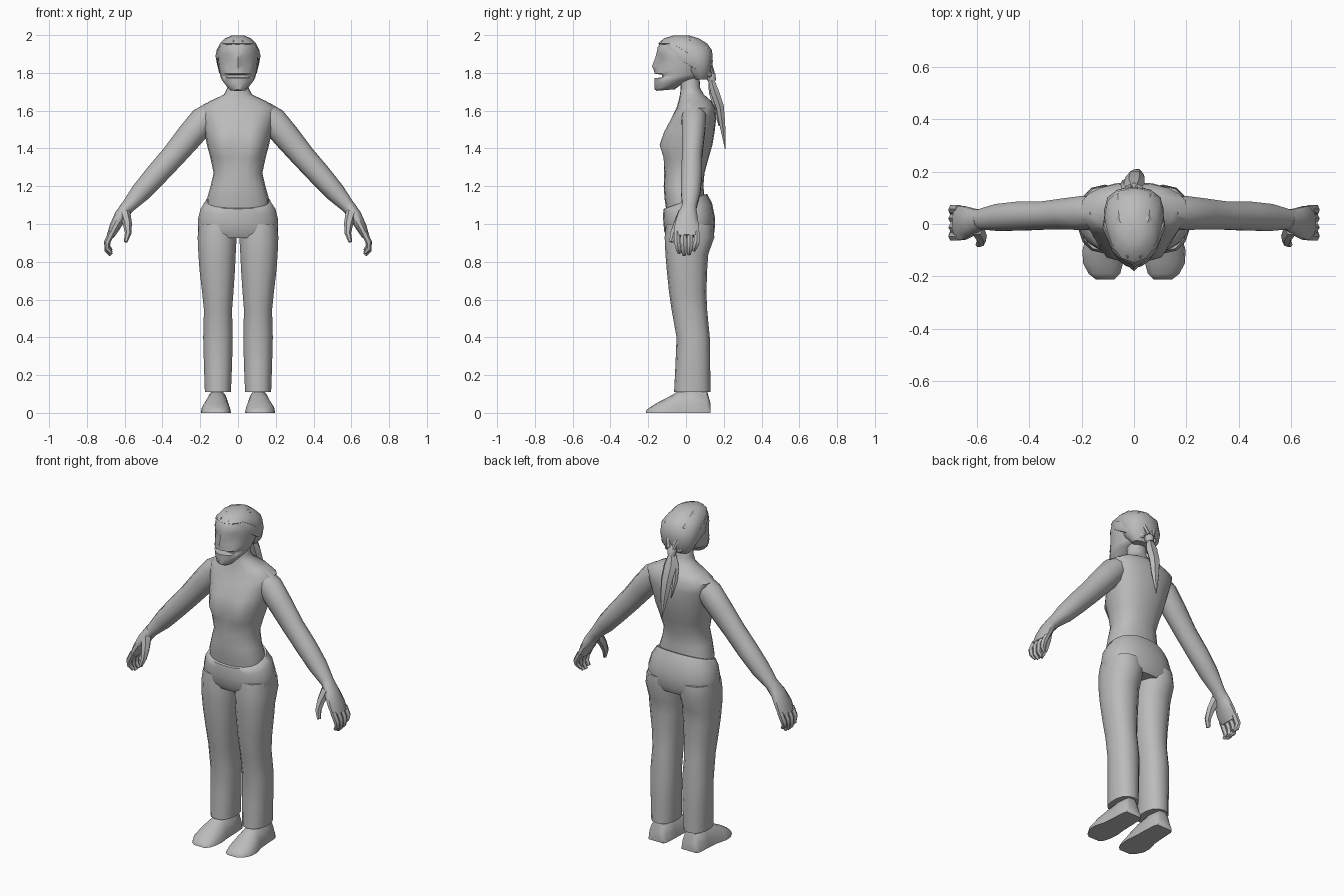
import bpy, bmesh, math
from mathutils import Vector

grey = bpy.data.materials.new("plain grey")
grey.diffuse_color = (0.5, 0.5, 0.5, 1)


def loft(name, rings, angle=50):
    """Skin a list of equal-length rings, cap both ends, smooth."""
    bm = bmesh.new()
    vs = [[bm.verts.new(p) for p in r] for r in rings]
    n = len(vs[0])
    for a, b in zip(vs, vs[1:]):
        for i in range(n):
            j = (i + 1) % n
            bm.faces.new((a[i], a[j], b[j], b[i]))
    bm.faces.new(vs[0])
    bm.faces.new(vs[-1])
    bmesh.ops.recalc_face_normals(bm, faces=bm.faces)
    me = bpy.data.meshes.new(name)
    bm.to_mesh(me)
    bm.free()
    ob = bpy.data.objects.new(name, me)
    bpy.context.collection.objects.link(ob)
    me.materials.append(grey)
    bpy.ops.object.select_all(action='DESELECT')
    ob.select_set(True)
    bpy.context.view_layer.objects.active = ob
    bpy.ops.object.shade_smooth_by_angle(angle=math.radians(angle))
    return ob


def flat_ring(z, hw, yf, yb, cx=0, tilt=0, n=20, p=2.3, bumps=()):
    """Level ring; tilt lifts the back, bumps (x, width, amount) push the front."""
    pts = []
    for i in range(n):
        t = 2 * math.pi * (i + 0.5) / n - math.pi / 2 - math.pi / n
        c, s = math.cos(t), math.sin(t)
        x = hw * math.copysign(abs(c) ** (2 / p), c)
        y = (yf + yb) / 2 + (yb - yf) / 2 * math.copysign(abs(s) ** (2 / p), s)
        zz = z + tilt * (y - yf) / (yb - yf)
        if s < 0:
            for bx, bw, amt in bumps:
                y -= amt * math.exp(-((abs(x) - bx) / bw) ** 2)
        pts.append((cx + x, y, zz))
    return pts


def tube(name, path, radii, ref=(0, 1, 0), n=10, angle=50):
    """Tube along a path; radii are (across, along ref)."""
    path = [Vector(p) for p in path]
    rings = []
    for i, p in enumerate(path):
        t = (path[min(i + 1, len(path) - 1)] - path[max(i - 1, 0)]).normalized()
        u = Vector(ref).cross(t).normalized()
        v = t.cross(u)
        a, b = radii[i]
        rings.append([p + u * a * math.cos(k * 2 * math.pi / n)
                      + v * b * math.sin(k * 2 * math.pi / n) for k in range(n)])
    return loft(name, rings, angle)


# Torso with neck
loft("torso", [
    flat_ring(1.04, .165, -.100, .105),
    flat_ring(1.13, .165, -.113, .100),
    flat_ring(1.20, .145, -.118, .092),
    flat_ring(1.27, .129, -.115, .098),
    flat_ring(1.35, .146, -.110, .120, bumps=[(.08, .05, .018)]),
    flat_ring(1.42, .165, -.108, .140, bumps=[(.085, .055, .046)]),
    flat_ring(1.49, .178, -.095, .152, bumps=[(.085, .06, .028)]),
    flat_ring(1.56, .195, -.075, .160, bumps=[(.09, .06, .008)]),
    flat_ring(1.615, .205, -.050, .155),
    flat_ring(1.65, .150, -.040, .135),
    flat_ring(1.685, .075, -.032, .095, p=2),
    flat_ring(1.72, .057, -.028, .075, p=2),
    flat_ring(1.80, .055, -.028, .070, p=2)], 60)

# Trousers: hips then legs
loft("trouser_hips", [
    flat_ring(1.08, .172, -.118, .112, tilt=.08),
    flat_ring(1.05, .198, -.122, .138, tilt=.06),
    flat_ring(1.01, .213, -.120, .153, tilt=.025),
    flat_ring(.96, .213, -.115, .152),
    flat_ring(.925, .195, -.095, .135)], 60)

LEG = [  # z, inner x, outer x, front y, back y
    (1.00, .010, .208, -.105, .145), (.93, .005, .216, -.113, .150),
    (.84, .010, .212, -.109, .118), (.757, .014, .206, -.102, .112),
    (.64, .022, .192, -.090, .108), (.545, .030, .182, -.076, .112),
    (.40, .026, .186, -.050, .126), (.25, .030, .182, -.056, .128),
    (.11, .036, .177, -.063, .130)]
SHOE = [  # y, centre x, half width, height
    (.130, .110, .050, .05), (.110, .110, .060, .12), (.03, .110, .064, .13),
    (-.04, .112, .068, .115), (-.10, .117, .080, .08), (-.15, .118, .076, .055),
    (-.19, .113, .060, .03), (-.212, .110, .035, .012)]

for s, side in ((1, "left"), (-1, "right")):
    loft(side + "_trouser_leg", [
        flat_ring(z, (b - a) / 2, f, k, cx=s * (a + b) / 2, n=14, p=2.3)
        for z, a, b, f, k in LEG], 60)
    loft(side + "_shoe", [
        [(s * cx + hw * math.cos(k * math.pi / 8), y,
          h * math.sin(k * math.pi / 8)) for k in range(9)]
        for y, cx, hw, h in SHOE], 60)

    # Arm from shoulder to wrist
    tube(side + "_arm",
         [(s * .13, .045, 1.595), (s * .185, .042, 1.548), (s * .26, .038, 1.46),
          (s * .345, .032, 1.358), (s * .435, .030, 1.258), (s * .515, .025, 1.168),
          (s * .585, .018, 1.090), (s * .615, .012, 1.050)],
         [(.060, .060), (.074, .068), (.071, .062), (.064, .056),
          (.060, .058), (.053, .054), (.036, .040), (.034, .048)], angle=60)
    # Palm
    tube(side + "_palm",
         [(s * .585, .016, 1.095), (s * .620, .008, 1.045),
          (s * .652, .004, .985), (s * .676, .004, .935)],
         [(.034, .038), (.034, .055), (.029, .068), (.020, .068)])
    # Four curled fingers
    for i in range(4):
        y = -.048 + i * .035
        drop = (.0, -.012, -.008, .012)[i]
        tube(f"{side}_finger_{i + 1}",
             [(s * .668, y, .955), (s * .692, y, .905),
              (s * .693, y * .85, .872 + drop), (s * .672, y * .7, .848 + drop)],
             [(.017, .018), (.017, .018), (.015, .016), (.010, .011)], n=6)
    # Thumb
    tube(side + "_thumb",
         [(s * .600, -.015, 1.06), (s * .585, -.045, 1.00),
          (s * .582, -.066, .95), (s * .595, -.078, .905)],
         [(.030, .030), (.024, .024), (.017, .020), (.010, .012)], n=6)

# Head with nose, eye hollows and open mouth
EYES = (.048, .022, -.014)
loft("head", [
    flat_ring(1.705, .040, -.155, -.060, tilt=.008),
    flat_ring(1.712, .062, -.166, .000, tilt=.045, p=2),
    flat_ring(1.745, .084, -.168, .065, tilt=.03, p=2),
    flat_ring(1.772, .092, -.168, .085, tilt=.01, p=2),
    flat_ring(1.776, .093, -.165, .090, tilt=.01, p=2, bumps=[(0, .05, -.045)]),
    flat_ring(1.790, .095, -.165, .095, p=2, bumps=[(0, .05, -.045)]),
    flat_ring(1.796, .096, -.166, .100, p=2),
    flat_ring(1.815, .100, -.160, .110, p=2, bumps=[(0, .018, .010)]),
    flat_ring(1.835, .104, -.155, .118, p=2, bumps=[(0, .018, .025)]),
    flat_ring(1.875, .108, -.153, .125, p=2, bumps=[(0, .018, .012), EYES]),
    flat_ring(1.900, .108, -.155, .125, p=2, bumps=[(0, .018, .002)]),
    flat_ring(1.935, .100, -.150, .115, p=2),
    flat_ring(1.970, .076, -.130, .080, p=2),
    flat_ring(1.985, .040, -.090, .040, p=2)])

# Hair cap, hairline rising towards the forehead
loft("hair_cap", [
    flat_ring(1.765, .070, .045, .110, n=12),
    flat_ring(1.80, .100, .005, .132, n=12),
    flat_ring(1.86, .114, -.035, .142, n=12),
    flat_ring(1.92, .113, -.085, .138, n=12),
    flat_ring(1.955, .096, -.148, .112, n=12, p=2),
    flat_ring(1.982, .070, -.118, .070, n=12, p=2),
    flat_ring(1.997, .036, -.070, .020, n=12, p=2)], 35)

# Locks swept back from the forehead to the knot
for s, side in ((1, "left"), (-1, "right")):
    tube(side + "_swept_lock",
         [(s * .020, -.125, 1.965), (s * .075, -.085, 1.940), (s * .107, -.015, 1.890),
          (s * .095, .070, 1.835), (s * .035, .130, 1.785)],
         [(.008, .010), (.013, .024), (.013, .030), (.013, .026), (.010, .012)],
         ref=(0, .3, 1), n=6, angle=35)
    tube(side + "_crown_lock",
         [(s * .015, -.080, 1.985), (s * .045, .020, 1.975),
          (s * .050, .105, 1.925), (s * .015, .142, 1.80)],
         [(.012, .008), (.026, .014), (.024, .014), (.012, .010)],
         ref=(0, .5, 1), n=6, angle=35)

# Hair tie and ponytail
tube("hair_tie", [(0, .115, 1.810), (0, .130, 1.785), (0, .140, 1.755)],
     [(.020, .020), (.028, .028), (.020, .020)], n=8)
tube("ponytail",
     [(0, .130, 1.775), (0, .152, 1.70), (.004, .180, 1.62),
      (.010, .192, 1.53), (.016, .208, 1.40)],
     [(.016, .016), (.040, .026), (.036, .024), (.026, .018), (.003, .003)],
     n=6, angle=30)
tube("ponytail_side_strand",
     [(-.005, .125, 1.775), (-.030, .135, 1.70), (-.036, .155, 1.62), (-.022, .175, 1.52)],
     [(.010, .010), (.018, .016), (.016, .014), (.003, .003)], n=6, angle=30)
